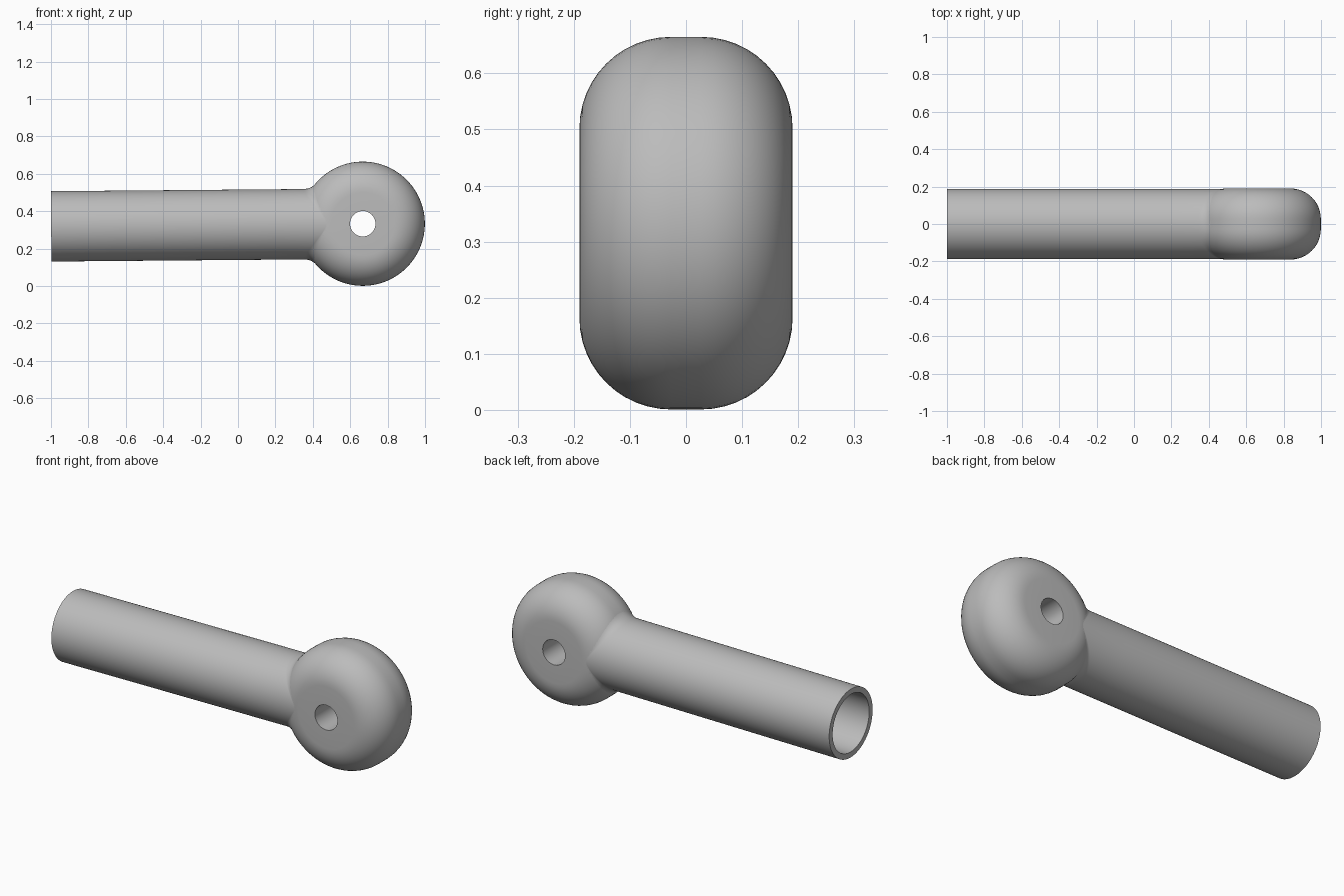
import bpy, bmesh
from math import sin, cos, pi, sqrt
from mathutils import Matrix

if "Cube" in bpy.data.objects:
    bpy.data.objects.remove(bpy.data.objects["Cube"])

HEAD_R, HALF_T, ROUND, HOLE_R = 0.332, 0.19, 0.163, 0.068
TUBE_R, BORE_R, TUBE_END, BORE_END = 0.188, 0.158, -1.666, -0.36
CENTRE = Matrix.Translation((0.667, 0, 0.333))
TILT = Matrix.Rotation(-0.0085, 4, 'Y')
SEG = 96

grey = bpy.data.materials.new("plain grey")
grey.use_nodes = True
colour = (0.5, 0.5, 0.5, 1)
grey.diffuse_color = colour
grey.node_tree.nodes["Principled BSDF"].inputs["Base Color"].default_value = colour


def build(name, rings, cyclic, matrix):
    """Skin a list of point rings; cap the ends unless cyclic."""
    bm = bmesh.new()
    loops = [[bm.verts.new(p) for p in ring] for ring in rings]
    pairs = list(zip(loops, loops[1:]))
    if cyclic:
        pairs.append((loops[-1], loops[0]))
    else:
        bm.faces.new(loops[0])
        bm.faces.new(loops[-1])
    for a, b in pairs:
        for i in range(SEG):
            j = (i + 1) % SEG
            bm.faces.new((a[i], a[j], b[j], b[i]))
    bmesh.ops.recalc_face_normals(bm, faces=bm.faces)
    mesh = bpy.data.meshes.new(name)
    bm.to_mesh(mesh)
    bm.free()
    mesh.materials.append(grey)
    obj = bpy.data.objects.new(name, mesh)
    bpy.context.collection.objects.link(obj)
    obj.matrix_world = matrix
    bpy.ops.object.select_all(action='DESELECT')
    obj.select_set(True)
    bpy.context.view_layer.objects.active = obj
    bpy.ops.object.shade_smooth_by_angle(angle=pi / 6)


angles = [2 * pi * i / SEG for i in range(SEG)]

# Rounded head with a pin hole, turned around the y axis
profile = [(HOLE_R, -HALF_T)]
for side in (-1, 1):
    for k in range(13):
        a = pi / 2 * (k / 12 if side > 0 else 1 - k / 12)
        profile.append((HEAD_R - ROUND + ROUND * cos(a),
                        side * (HALF_T - ROUND + ROUND * sin(a))))
profile.append((HOLE_R, HALF_T))
build("rod_head", [[(r * cos(a), y, r * sin(a)) for a in angles] for r, y in profile],
      True, CENTRE)


def head_x(radius, a):
    """Where a line along x meets the tube-facing side of the head."""
    y, z = radius * cos(a), radius * sin(a)
    w = max(abs(y) - (HALF_T - ROUND), 0)
    reach = HEAD_R - ROUND + sqrt(max(ROUND ** 2 - w ** 2, 0))
    return -sqrt(max(reach ** 2 - z ** 2, 0))


def tube_ring(x, radius):
    return [(x, radius * cos(a), radius * sin(a)) for a in angles]


def fillet_ring(t):
    """Ring of the blend, from the head (t = 0) to the tube (t = 1)."""
    ring = []
    for a in angles:
        size = 0.045 * sin(a) ** 2
        corner = head_x(TUBE_R, a)
        outer = TUBE_R + 0.7 * size
        x = ((1 - t) ** 2 * (head_x(outer, a) + 0.001)
             + 2 * t * (1 - t) * corner + t * t * (corner - size))
        radius = (1 - t) ** 2 * outer + (1 - t ** 2 + t * t - (1 - t) ** 2) * TUBE_R
        ring.append((x, radius * cos(a), radius * sin(a)))
    return ring


# Hollow tube that flares into the head
rings = [tube_ring(-0.14, TUBE_R * 0.7), tube_ring(-0.15, TUBE_R)]
rings += [fillet_ring(k / 7) for k in range(8)]
rings += [tube_ring(-0.45, TUBE_R), tube_ring(TUBE_END, TUBE_R),
          tube_ring(TUBE_END, BORE_R), tube_ring(BORE_END, BORE_R)]
build("hollow_tube", rings, False, CENTRE @ TILT)
